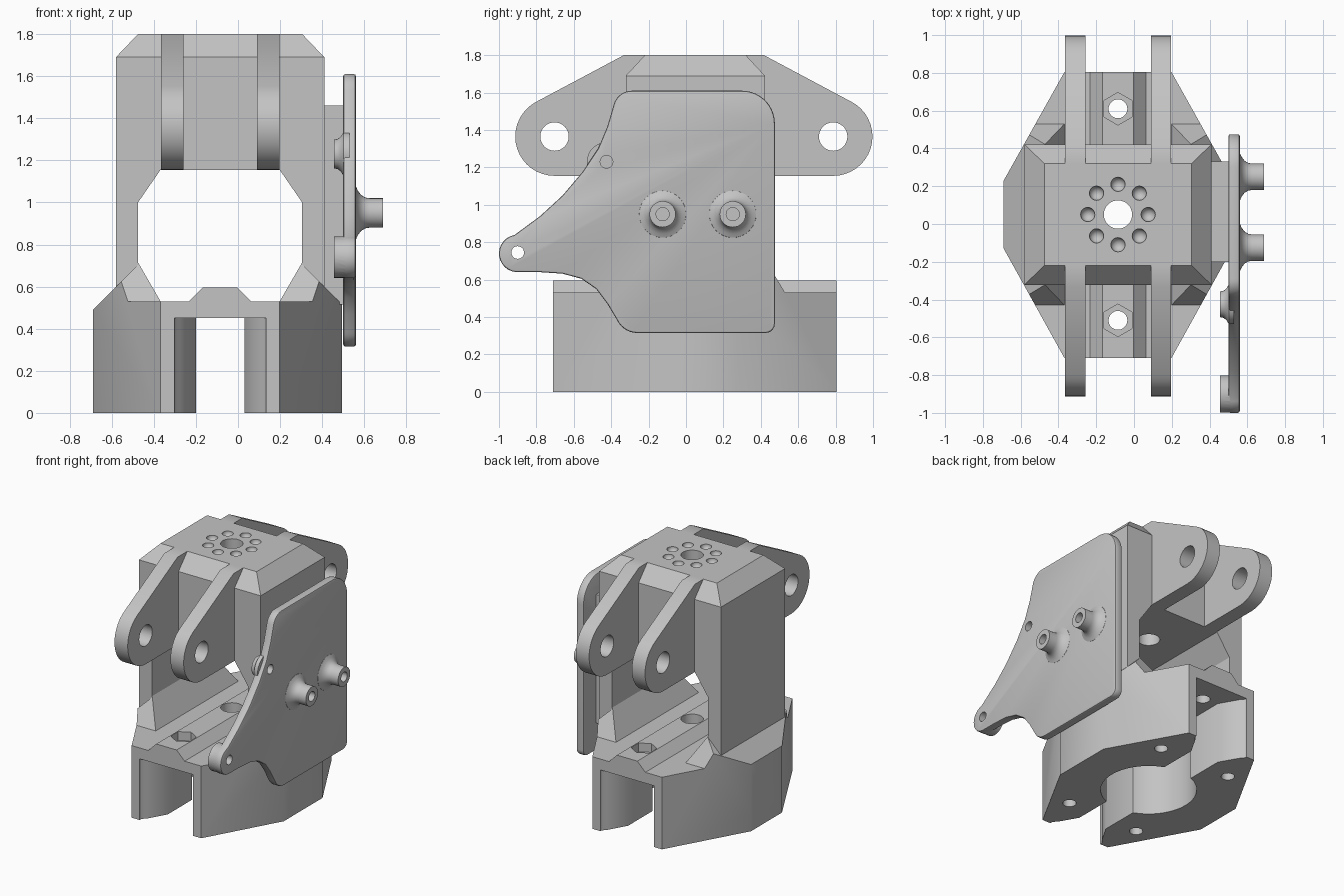
import bpy, bmesh
from math import sin, cos, pi, radians
from mathutils import Vector

if "Cube" in bpy.data.objects:
    bpy.data.objects.remove(bpy.data.objects["Cube"])

CX, CY = -0.085, 0.05          # centre of the frame
grey = bpy.data.materials.new("Plain grey")
grey.diffuse_color = (0.55, 0.55, 0.55, 1)
grey.use_nodes = True
grey.node_tree.nodes["Principled BSDF"].inputs["Base Color"].default_value = (0.55, 0.55, 0.55, 1)


def finish(name, bm):
    bmesh.ops.recalc_face_normals(bm, faces=bm.faces)
    me = bpy.data.meshes.new(name)
    bm.to_mesh(me)
    bm.free()
    me.materials.append(grey)
    ob = bpy.data.objects.new(name, me)
    bpy.context.collection.objects.link(ob)
    return ob


def place(axis, u, v, w):
    return {"x": (w, u, v), "y": (u, w, v), "z": (u, v, w)}[axis]


def loft(name, axis, rings):
    """Skin a stack of (outline, height) rings along an axis."""
    bm = bmesh.new()
    loops = [[bm.verts.new(place(axis, u, v, w)) for u, v in pts] for pts, w in rings]
    n = len(loops[0])
    for a, b in zip(loops, loops[1:]):
        for i in range(n):
            j = (i + 1) % n
            bm.faces.new((a[i], a[j], b[j], b[i]))
    bm.faces.new(loops[0])
    bm.faces.new(loops[-1])
    return finish(name, bm)


def prism(name, axis, pts, a, b):
    return loft(name, axis, [(pts, a), (pts, b)])


def arc(cu, cv, r, a0=0, a1=360, n=32):
    full = abs(a1 - a0) == 360
    steps = n if full else n - 1
    return [(cu + r * cos(radians(a0 + (a1 - a0) * i / steps)),
             cv + r * sin(radians(a0 + (a1 - a0) * i / steps))) for i in range(n)]


def rect(hx, hy):
    return [(CX + sx * hx, CY + sy * hy) for sx, sy in ((-1, -1), (1, -1), (1, 1), (-1, 1))]


def mirrored(half, c=0.0):
    """Outline from its right half, mirrored about u = c."""
    return [(c + u, v) for u, v in half] + [(c - u, v) for u, v in reversed(half)]


def lathe(name, y, z, profile):
    return loft(name, "x", [(arc(y, z, r), x) for x, r in profile])


def boolean(ob, cutter, op="DIFFERENCE"):
    mod = ob.modifiers.new("cut", "BOOLEAN")
    mod.operation, mod.object, mod.solver = op, cutter, "EXACT"
    with bpy.context.temp_override(object=ob, active_object=ob, selected_objects=[ob]):
        bpy.ops.object.modifier_apply(modifier="cut")
    bpy.data.objects.remove(cutter)


# Base: elongated hexagon trimmed by sloping shoulders
outline = mirrored([(0.283, -0.71), (0.605, -0.13), (0.605, 0.23), (0.283, 0.805)], CX)
frame = prism("frame", "z", outline, 0, 0.71)
shoulder_x = [(-0.69, -0.1), (0.495, -0.1), (0.495, 0.515), (0.30, 0.71), (-0.47, 0.71), (-0.69, 0.49)]
boolean(frame, prism("trim", "y", shoulder_x, -1, 1), "INTERSECT")
shoulder_y = mirrored([(0.9, -0.1), (0.9, 0.53), (0.48, 0.53), (0.365, 0.72)], CY)
boolean(frame, prism("trim", "x", shoulder_y, -1, 1), "INTERSECT")

# Tower with chamfered top
tower = loft("tower", "z", [(rect(0.495, 0.372), 0.3), (rect(0.495, 0.372), 1.69), (rect(0.39, 0.27), 1.8)])
boolean(frame, tower, "UNION")

# Two double-ended lug arms
arm_outline = mirrored([(0.375, 1.8)] + arc(0.745, 1.365, 0.21, 63, -90, 18), 0.042)
for x in (-0.365, 0.09):
    arm = prism("arm", "x", arm_outline, x, x + 0.107)
    for side in (-1, 1):
        boolean(arm, prism("pin", "x", arc(0.042 + side * 0.745, 1.365, 0.076), x - 0.1, x + 0.2))
    boolean(frame, arm, "UNION")

# Octagonal window through the tower
window = mirrored([(0.283, 0.53), (0.39, 0.715), (0.39, 1.0), (0.283, 1.155)], CX)
boolean(frame, prism("window", "y", window, -0.65, 0.75))

# Ridge along the deck
ridge = mirrored([(0.148, 0.5), (0.148, 0.53), (0.083, 0.595)], CX)
boolean(frame, prism("ridge", "y", ridge, -0.71, 0.805), "UNION")

# Round cavity and flared end slots under the deck
boolean(frame, prism("cavity", "z", arc(CX, CY, 0.32, n=48), -0.1, 0.45))
for s in (-1, 1):
    slot = mirrored([(0.115, CY), (0.115, CY + s * 0.58), (0.19, CY + s * 0.71),
                     (0.205, CY + s * 0.725), (0.217, CY + s * 0.745), (0.217, CY + s * 0.9)], CX)
    boolean(frame, prism("slot", "z", slot, -0.1, 0.45))

# Bolt holes, nut recesses and screw holes
boolean(frame, prism("bore", "z", arc(CX, CY, 0.075), 0.3, 2))
for s in (-1, 1):
    y = CY + s * 0.56
    boolean(frame, prism("nut", "z", arc(CX, y, 0.086, 30, 390, 6), 0.53, 0.7))
    boolean(frame, prism("bolt", "z", arc(CX, y, 0.05, n=20), 0.4, 0.6))
    for t in (-1, 1):
        boolean(frame, prism("screw", "z", arc(CX + t * 0.29, CY + s * 0.475, 0.045, n=20), -0.1, 0.12))

# Ring of round dimples on top
for i in range(8):
    bm = bmesh.new()
    bmesh.ops.create_uvsphere(bm, u_segments=20, v_segments=12, radius=0.038)
    a = i * pi / 4
    bmesh.ops.translate(bm, verts=bm.verts, vec=Vector((CX + 0.16 * cos(a), CY + 0.16 * sin(a), 1.799)))
    boolean(frame, finish("dimple", bm))

# Side plate with a nose and swept edges
plate_outline = (arc(0.30, 1.435, 0.175, 0, 90, 12) + arc(-0.29, 1.51, 0.10, 90, 165, 8)
                 + [(-0.42, 1.42), (-0.47, 1.3), (-0.55, 1.18), (-0.66, 1.05), (-0.78, 0.94)]
                 + arc(-0.90, 0.74, 0.10, 100, 265, 14)
                 + [(-0.78, 0.64), (-0.66, 0.632), (-0.56, 0.605), (-0.48, 0.55), (-0.42, 0.47)]
                 + arc(-0.26, 0.435, 0.12, 205, 270, 8) + arc(0.425, 0.365, 0.05, 270, 360, 6))
plate = prism("side_plate", "x", plate_outline, 0.5, 0.56)
bev = plate.modifiers.new("rim", "BEVEL")
bev.width, bev.segments, bev.limit_method, bev.angle_limit = 0.01, 2, "ANGLE", radians(60)
with bpy.context.temp_override(object=plate, active_object=plate, selected_objects=[plate]):
    bpy.ops.object.modifier_apply(modifier="rim")

# Back bosses of the plate, drilled through
boolean(plate, lathe("nose_boss", -0.9, 0.74, [(0.455, 0.098), (0.53, 0.098)]), "UNION")
boolean(plate, lathe("small_boss", -0.425, 1.23,
                     [(0.455, 0.068), (0.475, 0.072), (0.49, 0.085), (0.502, 0.105), (0.53, 0.105)]), "UNION")
for y, z in ((-0.9, 0.745), (-0.425, 1.23)):
    boolean(plate, prism("drill", "x", arc(y, z, 0.034, n=20), 0.4, 0.7))

# Mounting block between tower and plate
prism("mount_block", "x", [(-0.2, 0.515), (0.33, 0.515), (0.33, 1.46), (-0.2, 1.46)], 0.38, 0.505)

# Flared outer bosses with blind holes
for y in (-0.125, 0.25):
    lathe("outer_boss", y, 0.95, [(0.55, 0.13), (0.561, 0.125), (0.57, 0.105), (0.585, 0.085), (0.605, 0.073),
                                  (0.625, 0.07), (0.688, 0.07), (0.688, 0.035), (0.6, 0.035)])

# Smooth rounded surfaces, keep hard edges
bpy.ops.object.select_all(action="DESELECT")
for ob in bpy.context.scene.objects:
    if ob.type == "MESH":
        ob.select_set(True)
        bpy.context.view_layer.objects.active = ob
bpy.ops.object.shade_smooth_by_angle(angle=radians(30))
